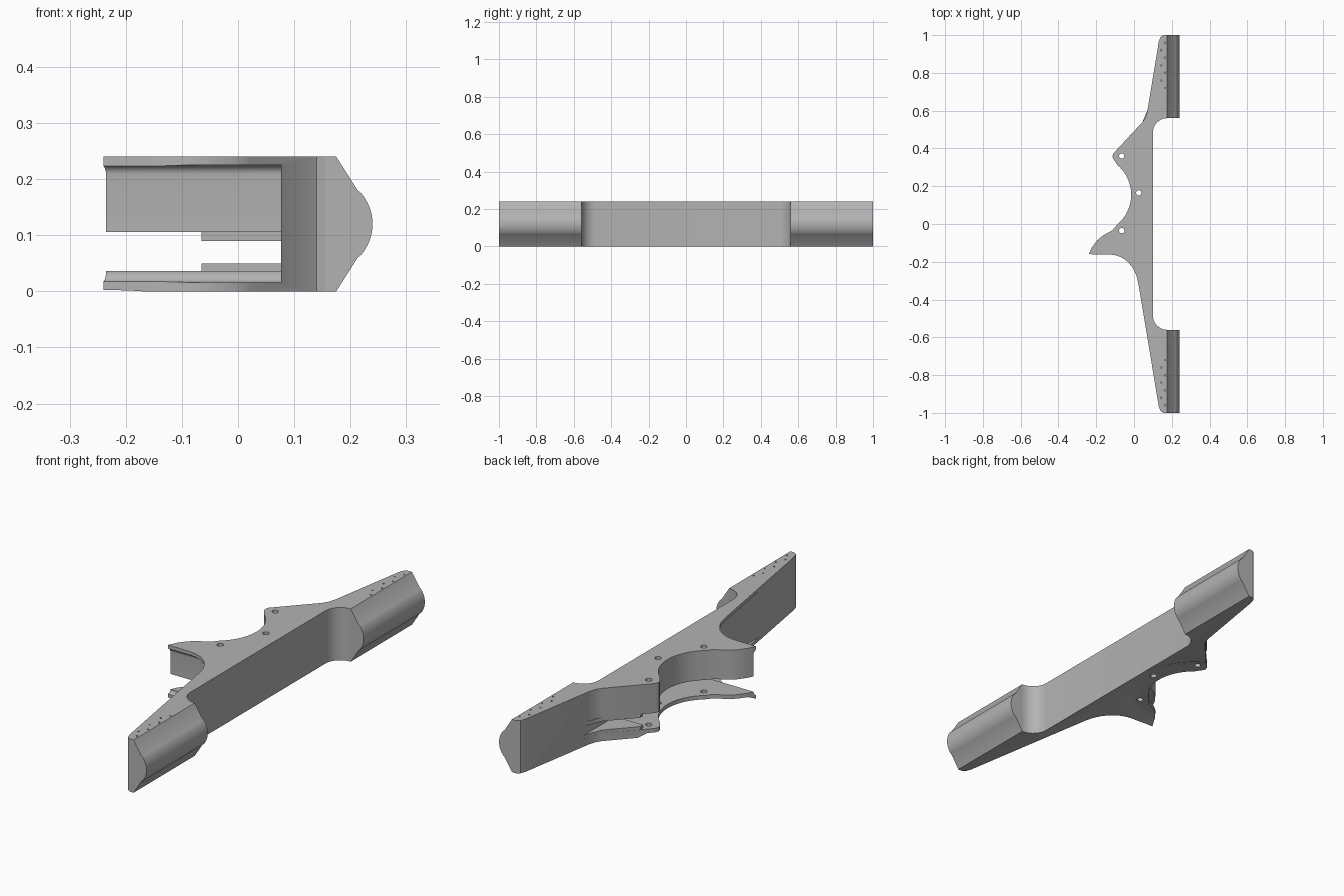
import bpy, bmesh, math
from mathutils import Matrix

if "Cube" in bpy.data.objects:
    bpy.data.objects.remove(bpy.data.objects["Cube"], do_unlink=True)

grey = bpy.data.materials.new("matte grey")
grey.use_nodes = True
grey.diffuse_color = (0.45, 0.45, 0.45, 1)
grey.node_tree.nodes["Principled BSDF"].inputs["Base Color"].default_value = (0.45, 0.45, 0.45, 1)


def make_object(name, bm):
    bmesh.ops.recalc_face_normals(bm, faces=bm.faces)
    mesh = bpy.data.meshes.new(name)
    bm.to_mesh(mesh)
    bm.free()
    mesh.materials.append(grey)
    obj = bpy.data.objects.new(name, mesh)
    bpy.context.collection.objects.link(obj)
    return obj


def prism(name, points, start, end, axis="z"):
    """Extrude a closed profile along z (xy points) or y (xz points)."""
    bm = bmesh.new()
    place = (lambda a, b, c: (a, b, c)) if axis == "z" else (lambda a, b, c: (a, c, b))
    low = [bm.verts.new(place(a, b, start)) for a, b in points]
    high = [bm.verts.new(place(a, b, end)) for a, b in points]
    bm.faces.new(low)
    bm.faces.new(high)
    for i in range(len(points)):
        j = (i + 1) % len(points)
        bm.faces.new((low[i], low[j], high[j], high[i]))
    return make_object(name, bm)


def arc(cx, cy, radius, start, end, steps):
    angles = [math.radians(start + (end - start) * i / steps) for i in range(steps + 1)]
    return [(cx + radius * math.cos(a), cy + radius * math.sin(a)) for a in angles]


def cone(bm, x, y, z0, z1, r0, r1, sides):
    bmesh.ops.create_cone(bm, cap_ends=True, segments=sides, radius1=r0, radius2=r1,
                          depth=z1 - z0, matrix=Matrix.Translation((x, y, (z0 + z1) / 2)))


def cut(target, cutter):
    cutter.hide_render = True
    mod = target.modifiers.new("cut", "BOOLEAN")
    mod.operation, mod.solver, mod.object = "DIFFERENCE", "EXACT", cutter
    bpy.context.view_layer.objects.active = target
    bpy.ops.object.modifier_apply(modifier=mod.name)
    bpy.data.objects.remove(cutter, do_unlink=True)


HEIGHT = 0.24
GRIP = (-0.221, 0.155)

# Main body outline: lower limb, hook, grip arc, finger point, upper limb, inner side
outline = [(0.175, -1), (0.155, -1), (0.14, -0.99), (0.131, -0.965), (0.022, -0.31)]
outline += [(0.012, -0.27), (-0.005, -0.235), (-0.03, -0.203), (-0.06, -0.18),
            (-0.095, -0.166), (-0.13, -0.161), (-0.24, -0.16), (-0.222, -0.122),
            (-0.195, -0.086), (-0.165, -0.061), (-0.115, -0.034)]
outline += arc(*GRIP, 0.206, -50, 50, 24)
outline += [(-0.11, 0.345), (-0.114, 0.358), (-0.108, 0.375), (0.045, 0.54), (0.061, 0.565),
            (0.071, 0.6), (0.131, 0.965), (0.14, 0.99), (0.155, 1), (0.175, 1)]
outline += arc(0.175, 0.485, 0.075, 90, 180, 10)
outline += arc(0.175, -0.485, 0.075, 180, 270, 10)
body = prism("main_body", outline, 0, HEIGHT)

# Front recess under the hook lip, with rounded inner edges
recess = arc(-0.167, 0.208, 0.017, 90, 0, 6) + arc(-0.167, 0.033, 0.017, 0, -90, 6)
recess = [(y, z) for y, z in recess] + [(-0.8, 0.016), (-0.8, 0.225)]
bm = bmesh.new()
left = [bm.verts.new((-0.5, y, z)) for y, z in recess]
right = [bm.verts.new((0.077, y, z)) for y, z in recess]
bm.faces.new(left)
bm.faces.new(right)
for i in range(len(recess)):
    j = (i + 1) % len(recess)
    bm.faces.new((left[i], left[j], right[j], right[i]))
cut(body, make_object("recess_cutter", bm))

# Slot separating the thin lower plate
cut(body, prism("slot_cutter", [(-0.5, -0.9), (0.077, -0.9), (0.077, 0.9), (-0.5, 0.9)], 0.036, 0.106))

# Shallow round dish on the underside
bm = bmesh.new()
cone(bm, *GRIP, -0.018, 0.018, 0.36, 0.28, 96)
cut(body, make_object("dish_cutter", bm))

# Bolt holes and small dimples on the limb tops
bm = bmesh.new()
for x, y in ((-0.065, 0.36), (0.025, 0.165), (-0.065, -0.035)):
    cone(bm, x, y, -0.1, 0.4, 0.014, 0.014, 20)
for side in (-1, 1):
    for i in range(7):
        cone(bm, 0.164 - (i % 2) * 0.02, side * (0.72 + i * 0.04), 0.23, 0.25, 0.004, 0.004, 8)
cut(body, make_object("hole_cutter", bm))

# Spacer pads inside the slot
pad = [(-0.065, 0.4), (0.077, 0.4), (0.077, 0.63), (0.07, 0.6), (0.045, 0.54), (-0.065, 0.42)]
lower_pad = prism("lower_spacer_pad", pad, 0.035, 0.05)
upper_pad = prism("upper_spacer_pad", pad, 0.09, 0.107)

# Rounded bars at both ends
bar = [(0.175, 0), (0.213, 0.06)] + arc(0.155, 0.12, 0.085, -40, 40, 12) + [(0.213, 0.18), (0.175, HEIGHT)]
bars = [prism("lower_end_bar", bar, -1, -0.56, "y"), prism("upper_end_bar", bar, 0.56, 1, "y")]

bpy.ops.object.select_all(action="DESELECT")
for obj in [body, lower_pad, upper_pad] + bars:
    obj.select_set(True)
bpy.context.view_layer.objects.active = body
bpy.ops.object.shade_smooth_by_angle(angle=math.radians(30))
